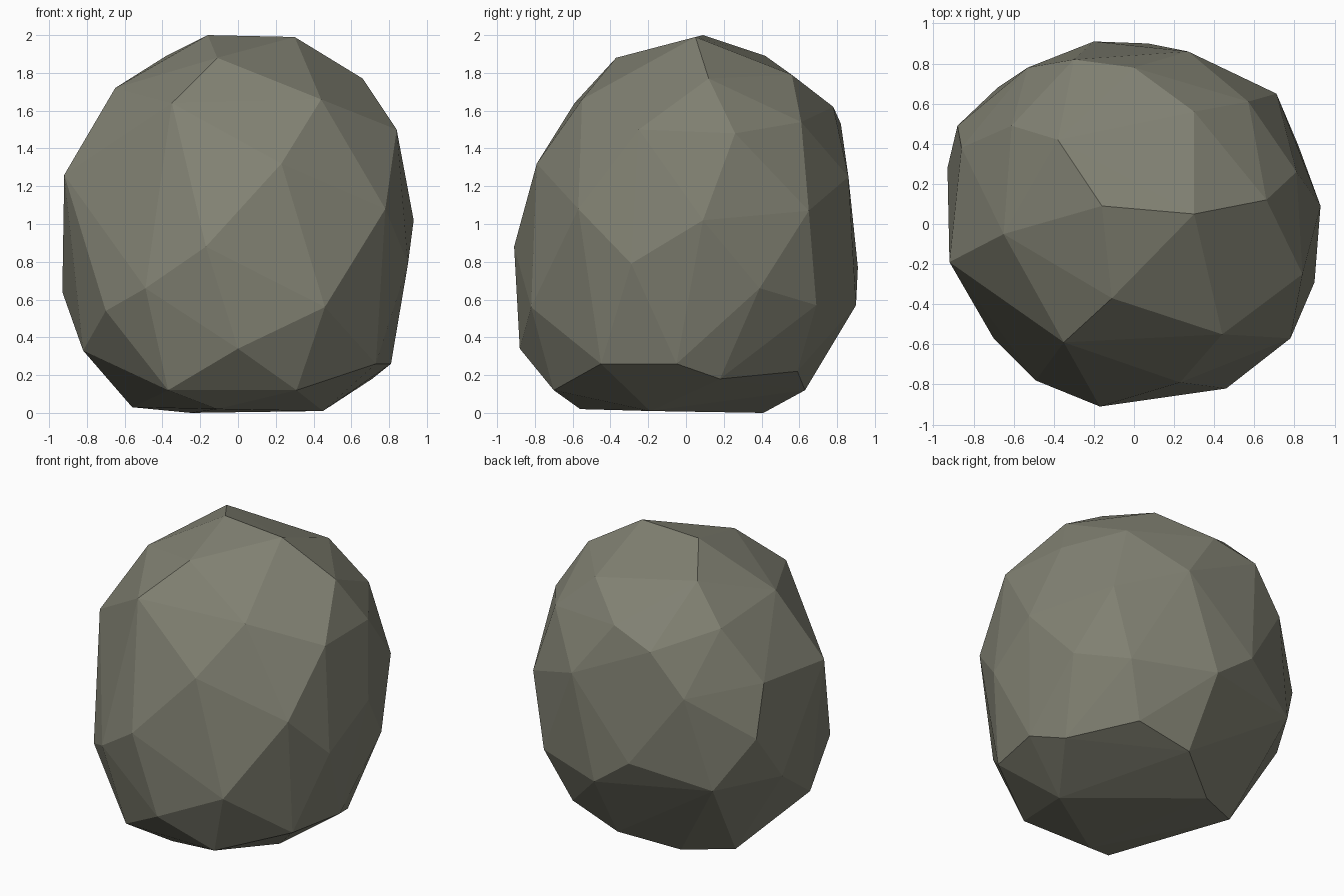
import bpy
import bmesh

default_cube = bpy.data.objects.get("Cube")
if default_cube:
    bpy.data.objects.remove(default_cube, do_unlink=True)


def make_material(name, colour):
    material = bpy.data.materials.new(name)
    material.use_nodes = True
    material.diffuse_color = colour
    shader = next(node for node in material.node_tree.nodes if node.type == "BSDF_PRINCIPLED")
    shader.inputs["Base Color"].default_value = colour
    shader.inputs["Roughness"].default_value = 1
    return material


def add_corners(mesh, corners):
    """Place the chipped corners of one height band of the stone."""
    for corner in corners:
        mesh.verts.new(corner)


stone = bmesh.new()

# Crown: the broad, slightly tilted top
add_corners(stone, [
    (-.16, .09, 2), (.3, .05, 1.99), (-.11, -.37, 1.88),
    (-.38, .42, 1.89), (.3, .56, 1.79), (.66, .12, 1.77), (-.65, -.05, 1.72),
])

# Shoulders: corners where the top rolls into the sides
add_corners(stone, [
    (-.35, -.59, 1.64), (.44, -.55, 1.66), (.84, -.25, 1.5), (.81, .26, 1.48),
    (.57, .61, 1.54), (0, .78, 1.62), (-.3, .82, 1.53), (-.61, .49, 1.65),
])

# Upper flank: the widest band
add_corners(stone, [
    (.23, -.79, 1.32), (.78, -.57, 1.08), (.93, .09, 1.02), (.71, .65, 1.07),
    (.27, .86, 1.25), (-.53, .78, 1.25), (-.86, .38, 1.3), (-.92, -.19, 1.26),
])

# Lower flank
add_corners(stone, [
    (-.17, -.91, .88), (.46, -.82, .56), (.9, -.29, .79), (.82, .39, .66),
    (.6, .69, .57), (.07, .9, .57), (-.2, .91, .77), (-.68, .68, .62),
    (-.88, .49, .96), (-.93, .28, .64), (-.7, -.57, .54), (-.49, -.78, .66),
])

# Foot: the undercut band just above the ground
add_corners(stone, [
    (0, -.88, .34), (.31, -.7, .12), (.73, -.45, .26), (.81, -.05, .26),
    (.71, .18, .18), (.45, .59, .22), (.08, .63, .12), (-.82, -.18, .33),
    (-.37, -.69, .12),
])

# Base: the flat underside
add_corners(stone, [(-.11, -.56, .02), (.45, -.19, .01), (-.25, .41, 0), (-.56, .26, .03)])

# Wrap the corners in flat facets
hull = bmesh.ops.convex_hull(stone, input=stone.verts[:])
loose = [item for item in hull["geom_interior"] if isinstance(item, bmesh.types.BMVert)]
bmesh.ops.delete(stone, geom=loose, context="VERTS")
bmesh.ops.recalc_face_normals(stone, faces=stone.faces[:])
for facet in stone.faces:
    facet.smooth = False

rock_mesh = bpy.data.meshes.new("rock")
stone.to_mesh(rock_mesh)
stone.free()
rock_mesh.materials.append(make_material("olive grey stone", (.22, .22, .17, 1)))
rock = bpy.data.objects.new("rock", rock_mesh)
bpy.context.collection.objects.link(rock)
